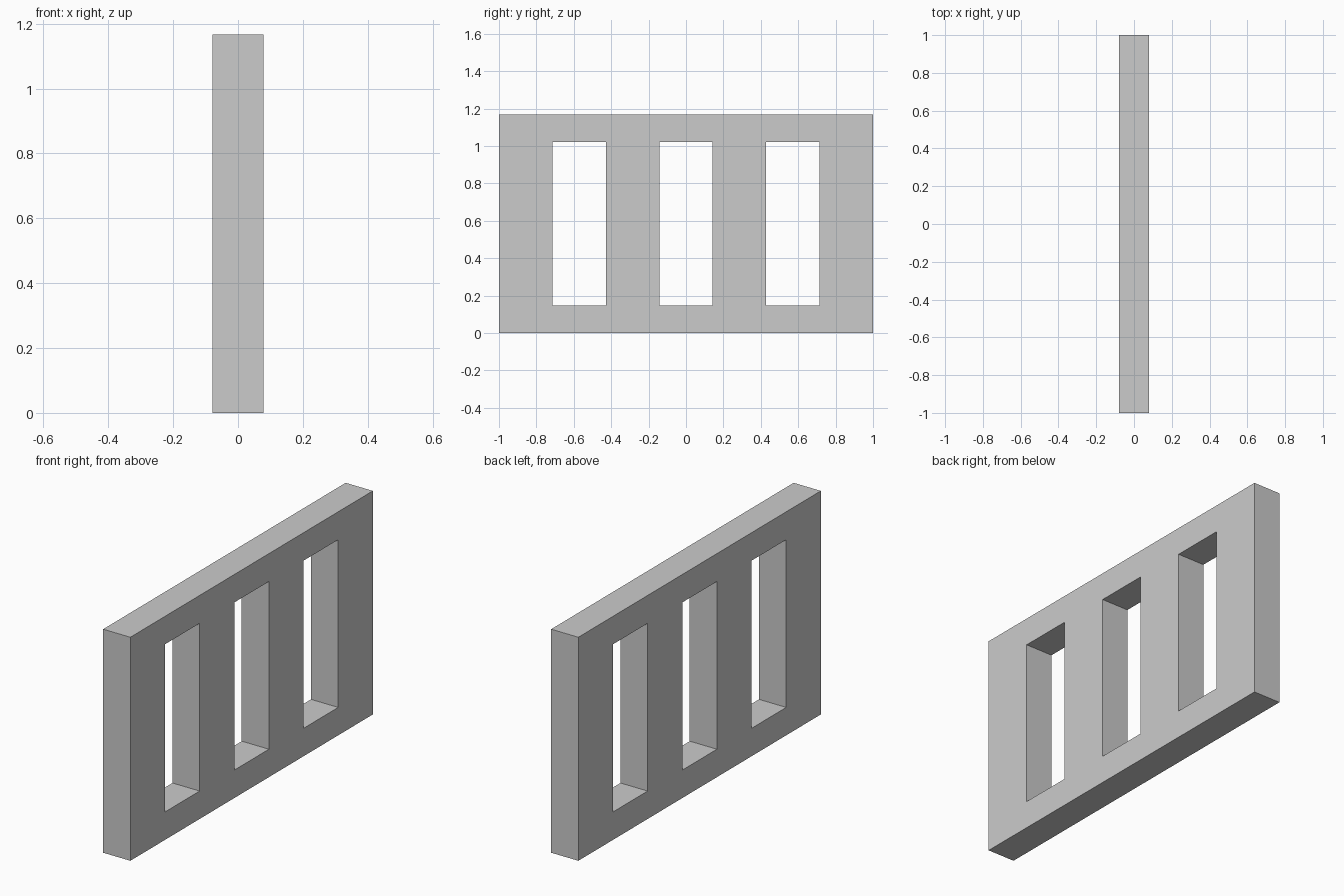
import bpy
import bmesh

if "Cube" in bpy.data.objects:
    bpy.data.objects.remove(bpy.data.objects["Cube"])

WIDTH, HEIGHT, THICK = 2.0, 1.167, 0.157
BAYS = 7  # alternating posts and openings

# Grid lines of the panel: seven equal bays, with a rail below and above
ys = [-WIDTH / 2 + WIDTH * i / BAYS for i in range(BAYS + 1)]
zs = [0, HEIGHT / 8, HEIGHT * 7 / 8, HEIGHT]

bm = bmesh.new()
grid = [[bm.verts.new((-THICK / 2, y, z)) for z in zs] for y in ys]

# Fill every cell except the three openings
for i in range(BAYS):
    for j in range(3):
        if i % 2 == 1 and j == 1:
            continue
        bm.faces.new((grid[i][j], grid[i + 1][j], grid[i + 1][j + 1], grid[i][j + 1]))

# Give the panel its thickness
faces = bm.faces[:]
result = bmesh.ops.extrude_face_region(bm, geom=faces, use_keep_orig=True)
verts = [g for g in result["geom"] if isinstance(g, bmesh.types.BMVert)]
bmesh.ops.translate(bm, verts=verts, vec=(THICK, 0, 0))
bmesh.ops.recalc_face_normals(bm, faces=bm.faces[:])

mesh = bpy.data.meshes.new("slotted_panel")
bm.to_mesh(mesh)
bm.free()
panel = bpy.data.objects.new("slotted_panel", mesh)
bpy.context.collection.objects.link(panel)
